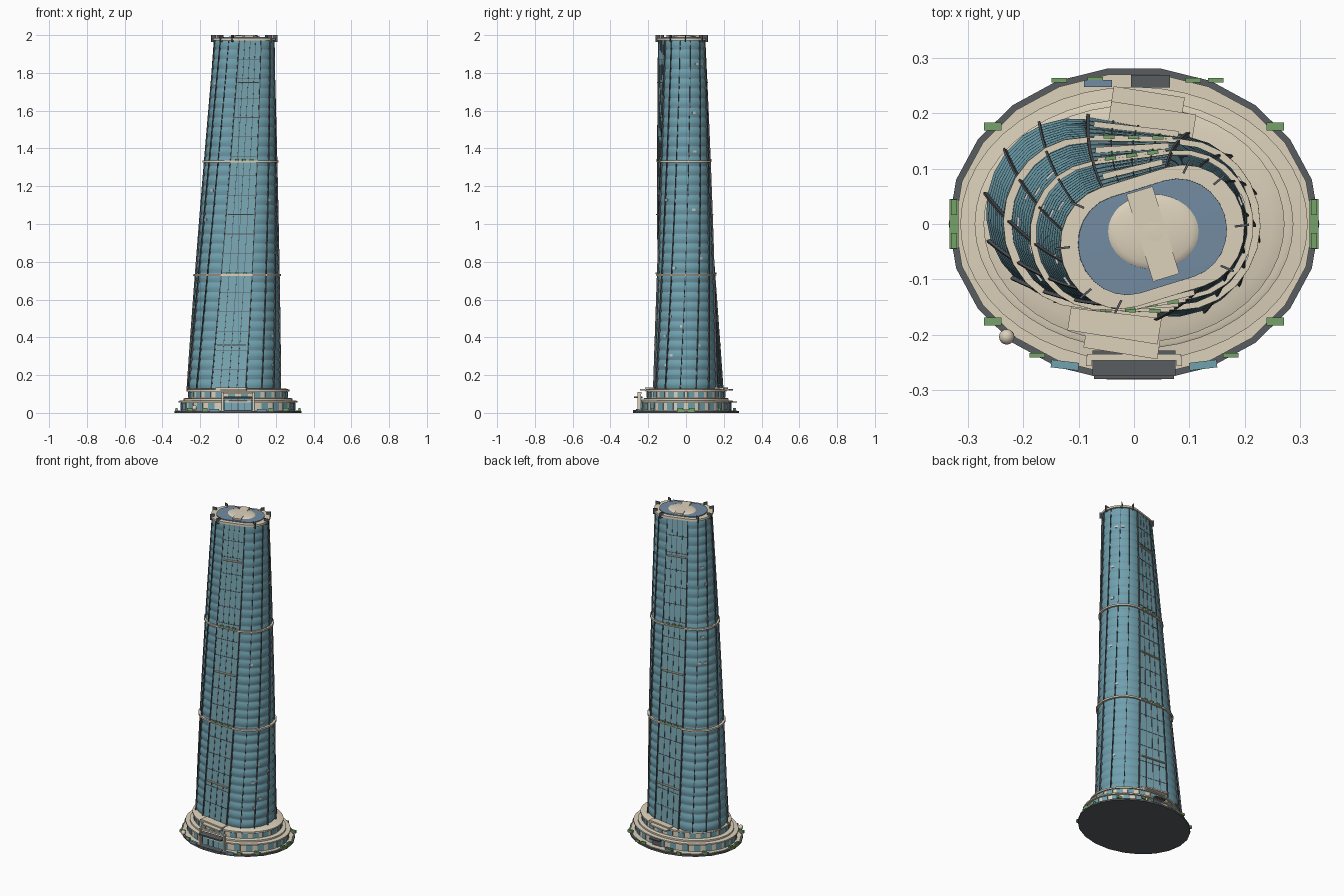
import bpy, bmesh, math, random
from math import sin, cos, pi, radians
from mathutils import Matrix, Vector

if "Cube" in bpy.data.objects:
    bpy.data.objects.remove(bpy.data.objects["Cube"])

random.seed(4)

def material(name, r, g, b):
    m = bpy.data.materials.new(name)
    m.diffuse_color = (r, g, b, 1)
    m.use_nodes = True
    m.node_tree.nodes["Principled BSDF"].inputs["Base Color"].default_value = m.diffuse_color
    return m

STONE = material("stone", 0.72, 0.64, 0.50)
GLASS = material("glass", 0.16, 0.36, 0.43)
PANEL = material("panel_glass", 0.20, 0.41, 0.48)
DARK = material("dark_metal", 0.10, 0.11, 0.12)
ROOF = material("roof_blue", 0.17, 0.26, 0.36)
GREEN = material("planting", 0.18, 0.36, 0.14)
LIT = material("lit_window", 0.75, 0.78, 0.76)

Z0, Z1, FLOORS = 0.125, 1.975, 36
A, B, W = 0.248, 0.165, 0.092      # half length, half depth, half flat strip
H = (Z1 - Z0) / FLOORS

def twist(z):
    return radians(-10 + 27 * (z - Z0) / (Z1 - Z0))

def place(x, y, z, k=1.0):
    """Plan point -> tapered, twisted, leaning tower point."""
    t = (z - Z0) / (Z1 - Z0)
    s, r = (1 - 0.35 * t) * k, twist(z)
    return (-0.022 + 0.055 * t + s * (x * cos(r) - y * sin(r)),
            0.012 - 0.035 * t + s * (x * sin(r) + y * cos(r)), z)

def arc(a):
    """Right or left rounded lobe of the plan."""
    side = 1 if cos(a) >= 0 else -1
    return side * W + (A - W) * cos(a), B * sin(a)

N = 12
PLAN = [arc(-pi / 2 + pi * i / N + (1e-6 if i == 0 else -1e-6 if i == N else 0)) for i in range(N + 1)]
PLAN += [(-x, -y) for x, y in PLAN]

def finish(name, verts, faces, mats, idx=None, smooth=None):
    me = bpy.data.meshes.new(name)
    me.from_pydata(verts, [], faces)
    for m in mats:
        me.materials.append(m)
    if idx:
        me.polygons.foreach_set("material_index", idx)
    ob = bpy.data.objects.new(name, me)
    bpy.context.collection.objects.link(ob)
    if smooth:
        bpy.context.view_layer.objects.active = ob
        ob.select_set(True)
        bpy.ops.object.shade_smooth_by_angle(angle=radians(smooth))
        ob.select_set(False)
    return ob

def loft(name, rings, mats, idx=None, caps=True, loop=False, smooth=30):
    n = len(rings[0])
    verts = [p for r in rings for p in r]
    faces, ids = [], []
    m = len(rings)
    for j in range(m if loop else m - 1):
        k = (j + 1) % m
        for i in range(n):
            faces.append((j * n + i, j * n + (i + 1) % n, k * n + (i + 1) % n, k * n + i))
            ids.append(idx[j] if idx else 0)
    if caps and not loop:
        faces += [tuple(range(n))[::-1], tuple(range((m - 1) * n, m * n))]
        ids += [0, 0]
    return finish(name, verts, faces, mats, ids, smooth)

def boxes(name, items, mat):
    """items: (centre, size, turn about z)"""
    bm = bmesh.new()
    for c, s, r in items:
        mx = Matrix.Translation(c) @ Matrix.Rotation(r, 4, 'Z') @ Matrix.Diagonal((*s, 1))
        bmesh.ops.create_cube(bm, size=1, matrix=mx)
    me = bpy.data.meshes.new(name)
    bm.to_mesh(me)
    bm.free()
    me.materials.append(mat)
    bpy.context.collection.objects.link(bpy.data.objects.new(name, me))

def oval(rx, ry, z, n=44, cx=0, cy=0):
    return [(cx + rx * cos(2 * pi * i / n), cy + ry * sin(2 * pi * i / n), z) for i in range(n)]

def tower_ring(z, k):
    return [place(x, y, z, k) for x, y in PLAN]

# ground plate and paving
loft("base_plate", [oval(.335, .284, 0, 22), oval(.335, .284, .01, 22)], [DARK])
loft("paving", [oval(.324, .273, .009, 22), oval(.324, .273, .013, 22)], [STONE])

# stepped podium with projecting ledges
loft("podium", [oval(rx, ry, z) for rx, ry, z in [
    (.302, .236, .01), (.302, .236, .056), (.314, .248, .056), (.314, .248, .064),
    (.288, .226, .066), (.288, .226, .076), (.28, .222, .078), (.262, .206, .078),
    (.262, .206, .114), (.272, .215, .114), (.272, .215, .123), (.25, .19, .130)]], [STONE])

def podium_windows(name, rx, ry, z, h, n):
    items = []
    for i in range(n):
        a = 2 * pi * (i + .5) / n
        turn = math.atan2(sin(a) / ry, cos(a) / rx) + pi / 2
        items.append(((rx * cos(a), ry * sin(a), z), (.036, .006, h), turn))
    boxes(name, items, GLASS)

podium_windows("lower_windows", .302, .236, .034, .036, 26)
podium_windows("upper_windows", .262, .206, .096, .028, 24)

# bulging glass floors with recessed slab lines
rings, ids = [], []
for f in range(FLOORS):
    for q, k in ((0, .978), (.1, .978), (.28, .998), (.55, 1.003), (.85, .995)):
        rings.append(tower_ring(Z0 + (f + q) * H, k))
    ids += [1, 0, 0, 0, 0]
rings.append(tower_ring(Z1, .978))
loft("tower_floors", rings, [GLASS, ROOF], ids, smooth=40)

# flat glass strips on front and back
for side, label in ((-1, "front"), (1, "back")):
    rings = [[place(x * W, side * y * B, Z0 + f * H) for x, y in
              ((-1, .96), (1, .96), (1, 1.015), (-1, 1.015))][::-side] for f in range(FLOORS + 1)]
    loft(label + "_glass_strip", rings, [PANEL])

# vertical mullions following the twist
def rib(name, x, y, nx, ny, w, out):
    rings = []
    for f in range(FLOORS + 1):
        rings.append([place(x + nx * o - ny * s, y + ny * o + nx * s, Z0 + f * H)
                      for o, s in ((-.012, -w), (out, -w), (out, w), (-.012, w))])
    loft(name, rings, [DARK])

for side in (-1, 1):
    for i, x in enumerate((-W, -.045, 0, .045, W)):
        big = i in (0, 4)
        rib("strip_mullion", x, side * B, 0, side, .003 if big else .0015, .008 if big else .005)
    for d in (-58, -30, 0, 30, 58):
        a = radians(d) + (pi if side < 0 else 0)
        x, y = arc(a)
        n = Vector((cos(a) / (A - W), sin(a) / B)).normalized()
        rib("lobe_fin", x, y, n.x, n.y, .0022, .006)

# horizontal strip joints, sky ledges and planters
joints, ledges, planters = [], [], []
for side in (-1, 1):
    for f in range(2, FLOORS, 2):
        z = Z0 + f * H
        s = 1 - .35 * (z - Z0) / (Z1 - Z0)
        joints.append((place(0, side * B * 1.015, z), (2 * W * s, .003, .003), twist(z)))
    for z in (.36, .73, 1.05, 1.33, 1.75):
        s = 1 - .35 * (z - Z0) / (Z1 - Z0)
        ledges.append((place(0, side * B * 1.01, z), (1.75 * W * s, .022, .006), twist(z)))
        if z in (.73, 1.33):
            for x in (-.05, 0, .05):
                planters.append((place(x, side * (B + .012), z + .009), (.02, .007, .01), twist(z)))
boxes("strip_joints", joints, DARK)
boxes("sky_ledges", ledges, STONE)
boxes("sky_planters", planters, GREEN)

# stone ring balconies
for z in (.73, 1.33):
    loft("ring_balcony", [tower_ring(z + d, k) for d, k in
         ((-.005, .97), (-.005, 1.06), (.005, 1.06), (.005, .97))], [STONE], loop=True)

# scattered lit windows
lit = []
for i in range(28):
    d = random.uniform(-55, 55)
    a = radians(d) + (pi if i % 2 else 0)
    z = Z0 + (random.randrange(1, FLOORS - 1) + .5) * H
    x, y = arc(a)
    turn = math.atan2(sin(a) / B, cos(a) / (A - W)) + pi / 2 + twist(z)
    lit.append((place(x, y, z), (.018, .006, .012), turn))
boxes("lit_windows", lit, LIT)

# roof: rim, blue terrace, dome and crossing slab
loft("roof_rim", [tower_ring(z, k) for z, k in
     ((1.97, .95), (1.972, 1.05), (1.984, 1.05), (1.985, .85))], [STONE])
loft("roof_terrace", [tower_ring(1.98, .85), tower_ring(1.99, .85), tower_ring(1.991, .5)], [ROOF])
loft("roof_dome", [[(.035 + .085 * cos(p) * cos(2 * pi * i / 32), -.014 + .07 * cos(p) * sin(2 * pi * i / 32),
      1.988 + .012 * sin(p)) for i in range(32)] for p in (0, .3, .6, .9, 1.2, 1.5)], [STONE])
RT = twist(1.98)
boxes("roof_slab", [((.034, -.018, 1.994), (.05, .165, .011), RT)], STONE)
posts = []
for d in (-60, -15, 35, 70, 120, 165, 215, 250):
    x, y = arc(radians(d))
    c = place(x, y, 1.982, 1.02)
    posts.append((c, (.026, .004, .036), math.atan2(y, x) + RT))
boxes("roof_fins", posts, DARK)

# canopy slabs on podium roof, front and back
R0 = radians(-9)
boxes("podium_slabs", [((-.035, -.180, .129), (.165, .05, .01), R0), ((-.022, -.217, .122), (.135, .034, .008), R0),
                       ((.032, .185, .129), (.155, .05, .01), R0), ((.025, .222, .122), (.13, .034, .008), R0)], STONE)

# front entrance
boxes("entrance_mat", [((0, -.265, .010), (.145, .030, .012), 0)], DARK)
boxes("entrance_glass", [((0, -.236, .042), (.14, .012, .066), 0)], PANEL)
boxes("entrance_frame", [((x, -.241, .042), (.003, .006, .068), 0) for x in (-.07, -.035, 0, .035, .07)], DARK)
boxes("entrance_canopy_top", [((0, -.252, .082), (.15, .046, .008), 0)], DARK)
boxes("entrance_portal", [((0, -.241, .106), (.17, .012, .010), 0)]
      + [((s * .082, -.248, .060), (.010, .018, .100), 0) for s in (-1, 1)], STONE)
boxes("side_pools", [((s * .125, -.255, .015), (.05, .014, .01), -s * -.12) for s in (-1, 1)], GLASS)

# back service door and canopy
boxes("service_canopy", [((.03, .258, .058), (.07, .022, .006), 0)], DARK)
boxes("service_door", [((.03, .238, .033), (.06, .006, .044), 0)], DARK)
boxes("service_bench", [((-.065, .254, .02), (.05, .012, .014), 0)], ROOF)

# ground planters and stone ball
beds = [((s * .325, y, .018), (.011, .028, .018), 0) for s in (-1, 1) for y in (-.03, .03)]
beds += [((s * .325, 0, .012), (.016, .09, .012), 0) for s in (-1, 1)]
beds += [((sx * .255, sy * .176, .018), (.032, .014, .016), 0) for sx in (-1, 1) for sy in (-1, 1)]
beds += [((x, y, .018), (.028, .008, .014), 0) for x, y in
         ((-.175, -.237), (.175, -.237), (-.135, .26), (-.07, .262), (.107, .26), (.148, .26))]
boxes("ground_planters", beds, GREEN)
bpy.ops.mesh.primitive_uv_sphere_add(segments=16, ring_count=10, radius=.014, location=(-.23, -.204, .027))
ball = bpy.context.object
ball.name = "stone_ball"
ball.data.materials.append(STONE)
bpy.ops.object.shade_smooth_by_angle()
